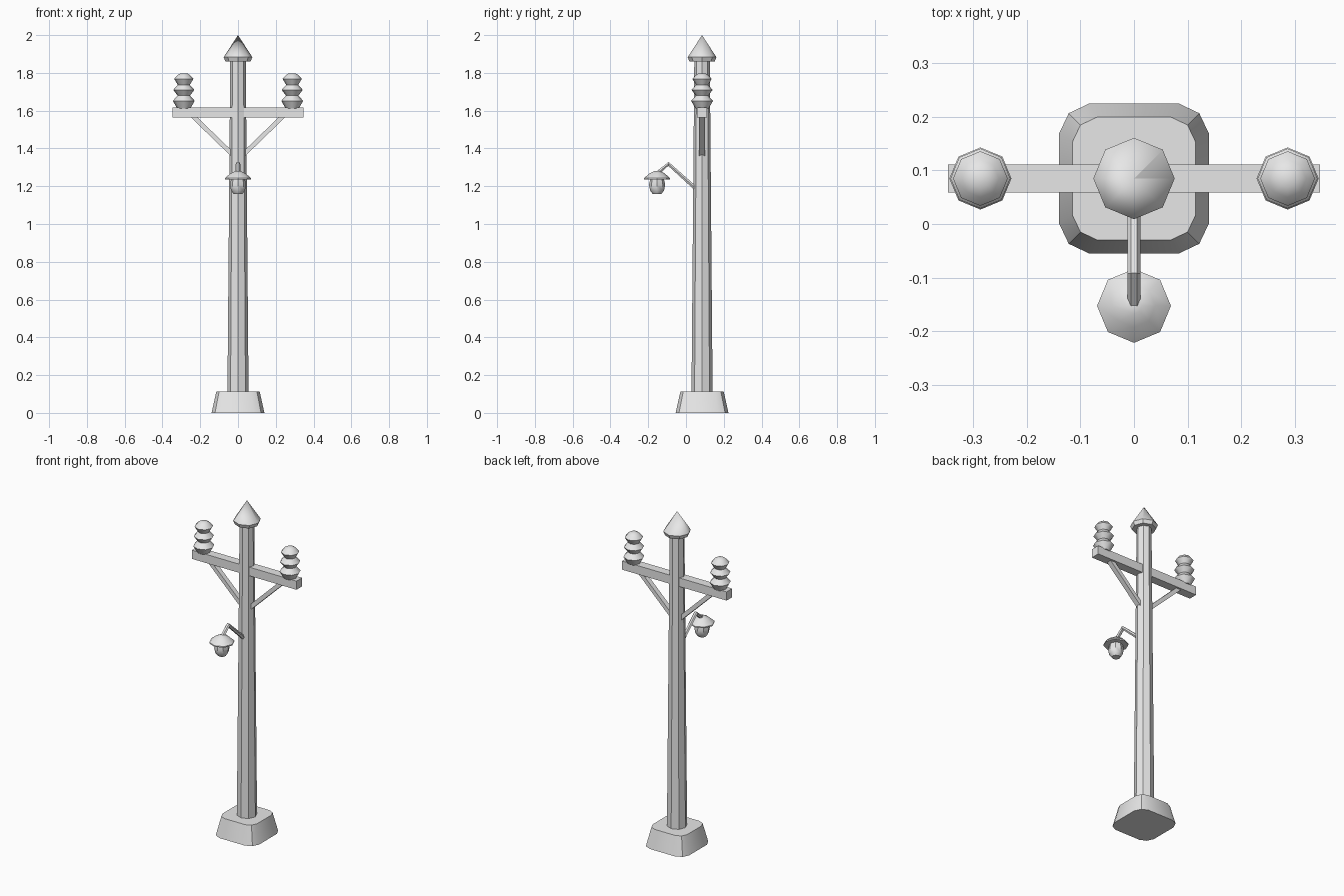
import bpy, bmesh, math
from mathutils import Vector

if "Cube" in bpy.data.objects:
    bpy.data.objects.remove(bpy.data.objects["Cube"])

PY = 0.085   # pole centre in y

grey = bpy.data.materials.new("light grey")
grey.diffuse_color = (0.8, 0.8, 0.8, 1)
grey.use_nodes = True
grey.node_tree.nodes["Principled BSDF"].inputs["Base Color"].default_value = grey.diffuse_color


def finish(name, bm, angle=40):
    bmesh.ops.recalc_face_normals(bm, faces=bm.faces)
    me = bpy.data.meshes.new(name)
    bm.to_mesh(me)
    bm.free()
    ob = bpy.data.objects.new(name, me)
    bpy.context.collection.objects.link(ob)
    me.materials.append(grey)
    bpy.ops.object.select_all(action='DESELECT')
    ob.select_set(True)
    bpy.context.view_layer.objects.active = ob
    bpy.ops.object.shade_smooth_by_angle(angle=math.radians(angle))
    return ob


def loft(name, rings, angle=40):
    """Skin closed rings of equal length, capping both ends."""
    bm = bmesh.new()
    vr = [[bm.verts.new(p) for p in r] for r in rings]
    n = len(vr[0])
    for a, b in zip(vr, vr[1:]):
        for i in range(n):
            j = (i + 1) % n
            bm.faces.new((a[i], a[j], b[j], b[i]))
    bm.faces.new(vr[0][::-1])
    bm.faces.new(vr[-1])
    bmesh.ops.remove_doubles(bm, verts=bm.verts, dist=0.0002)
    return finish(name, bm, angle)


def turned(name, x, y, profile, n=8):
    """Octagonal turned part from (radius, z) pairs."""
    return loft(name, [[(x + r * math.cos(math.tau * i / n),
                         y + r * math.sin(math.tau * i / n), z)
                        for i in range(n)] for r, z in profile])


def bar(name, a, b, wide, thick):
    """Square bar between two points in the xz plane, wide along y."""
    a, b = Vector(a), Vector(b)
    u = Vector((0, wide / 2, 0))
    v = (b - a).normalized().cross(Vector((0, 1, 0))) * thick / 2
    return loft(name, [[p + u + v, p + u - v, p - u - v, p - u + v]
                       for p in (a, b)], 30)


# Rounded square footing
corner = [(0.14, 0.084), (0.122, 0.122), (0.084, 0.14)]
outline = []
for k in range(4):
    c, s = round(math.cos(k * math.pi / 2)), round(math.sin(k * math.pi / 2))
    outline += [(c * x - s * y, s * x + c * y) for x, y in corner]
loft("footing", [[(x * f, PY + y * f, z) for x, y in outline]
                 for f, z in ((1, 0), (0.82, 0.112))], 30)

# Tapered pole and pointed cap
turned("pole", 0, PY, [(0.056, 0.1), (0.041, 1.87)])
turned("cap", 0, PY, [(0.067, 1.861), (0.076, 1.883), (0.0001, 2.0)])

# Crossarm with braces and insulators on both sides
bar("crossarm", (-0.348, PY, 1.591), (0.348, PY, 1.591), 0.053, 0.052)
for s, side in ((-1, "left"), (1, "right")):
    bar(side + "_brace", (s * 0.243, PY, 1.575), (s * 0.025, PY, 1.364), 0.03, 0.024)
    turned(side + "_insulator", s * 0.287, PY,
           [(0.035, 1.612), (0.058, 1.652), (0.033, 1.68), (0.056, 1.71),
            (0.032, 1.737), (0.051, 1.768), (0.035, 1.787), (0.017, 1.798)])

# Bent lamp arm: hexagonal tube along three points
LY = -0.153
path = [(0.055, 1.185), (-0.093, 1.318), (LY, 1.268)]
dirs = [(-0.67, 0.74), (-1.0, 0.1), (-0.77, -0.64)]
rings = []
for (y, z), d in zip(path, dirs):
    d = Vector((0, *d)).normalized()
    up = d.cross(Vector((1, 0, 0)))
    rings.append([Vector((0, y, z)) + 0.012 * (Vector((math.cos(t), 0, 0)) + up * math.sin(t))
                  for t in (math.tau * i / 6 for i in range(6))])
loft("lamp_arm", rings)

# Lamp shade and bulb
turned("lamp_shade", 0, LY, [(0.069, 1.236), (0.069, 1.243), (0.04, 1.268),
                             (0.015, 1.28), (0.0001, 1.282)])
turned("lamp_bulb", 0, LY, [(0.036, 1.24), (0.043, 1.207), (0.037, 1.178), (0.024, 1.16)])
